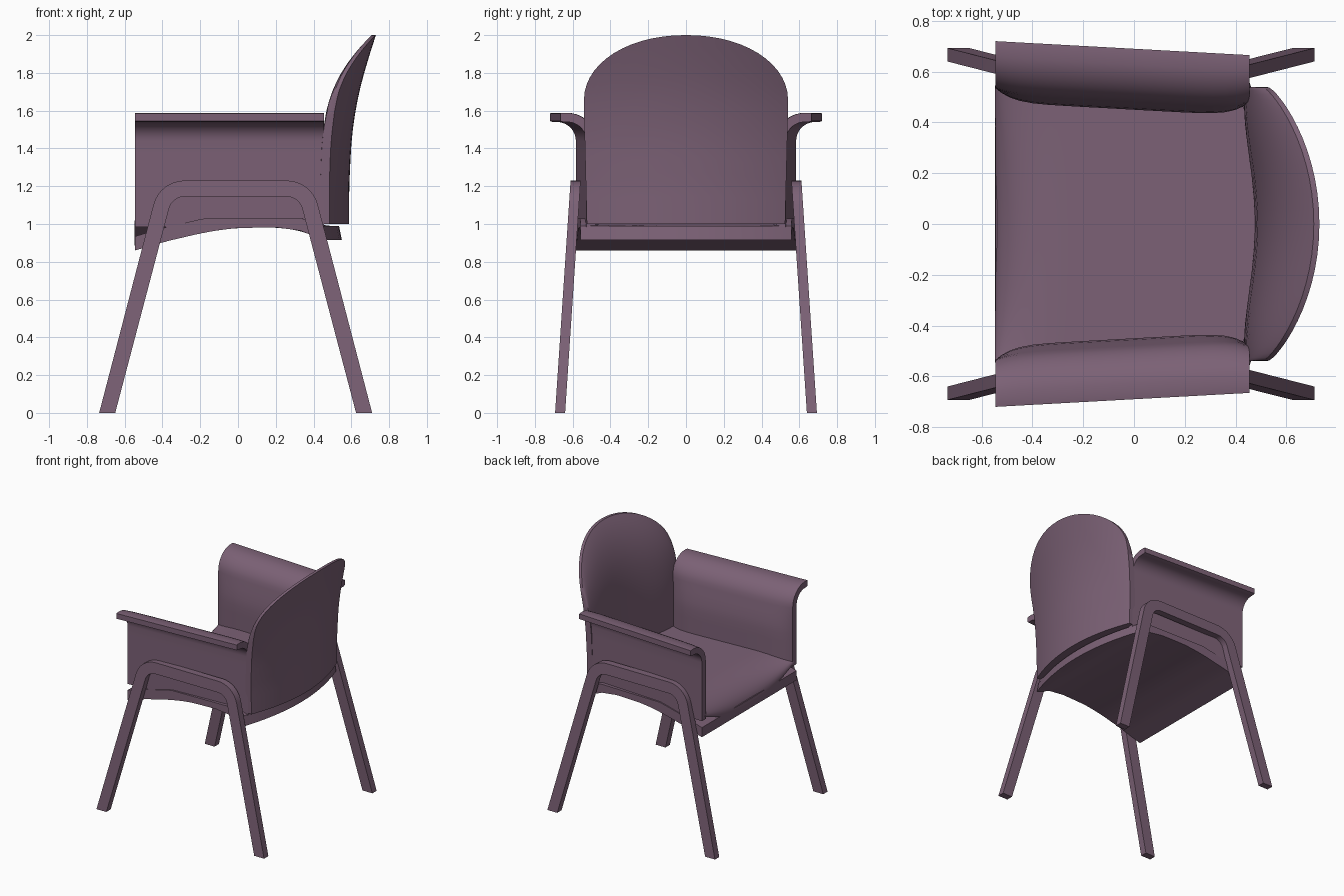
import bpy, bmesh
from math import sin, cos, pi, radians, sqrt

if "Cube" in bpy.data.objects:
    bpy.data.objects.remove(bpy.data.objects["Cube"])

mat = bpy.data.materials.new("mauve")
mat.diffuse_color = (0.20, 0.12, 0.18, 1)
mat.use_nodes = True
mat.node_tree.nodes["Principled BSDF"].inputs["Base Color"].default_value = mat.diffuse_color


def slab(name, A, B, mirror=False, angle=40):
    """Closed solid between two matching point grids A and B."""
    bm = bmesh.new()
    ga = [[bm.verts.new(p) for p in row] for row in A]
    gb = [[bm.verts.new(p) for p in row] for row in B]
    n, m = len(A), len(A[0])
    for g in (ga, gb):
        for i in range(n - 1):
            for j in range(m - 1):
                bm.faces.new((g[i][j], g[i + 1][j], g[i + 1][j + 1], g[i][j + 1]))
    rim = [(i, 0) for i in range(n)] + [(n - 1, j) for j in range(1, m)]
    rim += [(i, m - 1) for i in range(n - 2, -1, -1)] + [(0, j) for j in range(m - 2, 0, -1)]
    for (a, b), (c, d) in zip(rim, rim[1:] + rim[:1]):
        bm.faces.new((ga[a][b], ga[c][d], gb[c][d], gb[a][b]))
    bmesh.ops.recalc_face_normals(bm, faces=bm.faces)
    me = bpy.data.meshes.new(name)
    bm.to_mesh(me)
    bm.free()
    ob = bpy.data.objects.new(name, me)
    bpy.context.collection.objects.link(ob)
    me.materials.append(mat)
    bpy.ops.object.select_all(action='DESELECT')
    ob.select_set(True)
    bpy.context.view_layer.objects.active = ob
    bpy.ops.object.shade_smooth_by_angle(angle=radians(angle))
    if mirror:
        md = ob.modifiers.new("mirror", 'MIRROR')
        md.use_axis = (False, True, False)
    return ob


def lerp(pts, x):
    """Piecewise linear lookup with eased corners left to the sampling."""
    for (x0, z0), (x1, z1) in zip(pts, pts[1:]):
        if x <= x1:
            return z0 + (z1 - z0) * (x - x0) / (x1 - x0)
    return pts[-1][1]


def spread(n):
    """Values from -1 to 1, denser near the ends."""
    return [sin(pi / 2 * (2 * i / n - 1)) for i in range(n + 1)]


# leg frames: inverted U with rounded corners, splayed outwards
turn = radians(75.3)
outer, inner = [(-0.735, 0)], [(-0.65, 0)]
for cx, a0, a1 in ((-0.283, pi / 2 + turn, pi / 2), (0.258, pi / 2, pi / 2 - turn)):
    for k in range(9):
        a = a0 + (a1 - a0) * k / 8
        outer.append((cx + 0.17 * cos(a), 1.06 + 0.17 * sin(a)))
        inner.append((cx + 0.085 * cos(a), 1.06 + 0.085 * sin(a)))
outer.append((0.71, 0))
inner.append((0.625, 0))


def leg_side(y0):
    return [[(x, y0 - 0.082 * z / 1.23, z) for x, z in pair] for pair in zip(outer, inner)]


slab("leg_frames", leg_side(0.693), leg_side(0.64), mirror=True, angle=30)

# arm panels: upright padded board curling outwards at the top
stations = [(0.583, 0.985 + 0.455 * k / 7, 1, 0) for k in range(7)]     # outer y, z, normal to inside
stations += [(0.683 - 0.1 * cos(a), 1.44 + 0.1 * sin(a), cos(a), sin(a))
             for a in [pi / 2 * k / 9 for k in range(10)]]
stations += [(0.705, 1.54, 0, 1), (0.72, 1.545, 0, 0.85)]
arm_out, arm_in = [], []
for u in spread(20):
    x = -0.045 + 0.5 * u
    shift = -0.055 * (x + 0.545)
    pad = 0.055 * (1 - abs(u) ** 8)
    ro, ri = [], []
    for y, z, ny, nz in stations:
        t = 0.048 + pad * max(0, min(1, (1.58 - z) / 0.3)) * ny
        ro.append((x, y + shift, z))
        ri.append((x, y + shift - ny * t, z + nz * t))
    arm_out.append(ro)
    arm_in.append(ri)
slab("arm_panels", arm_out, arm_in, mirror=True)

# backrest: curved shell with rounded top and pillowed front
REAR = [(1.0, 0.588), (1.2, 0.589), (1.4, 0.598), (1.5, 0.608), (1.6, 0.622), (1.7, 0.642),
        (1.8, 0.668), (1.9, 0.698), (2.0, 0.73)]
rear, front = [], []
for u in spread(28):
    top = 1.66 + 0.34 * sqrt(max(0, 1 - abs(u) ** 2.1))
    rr, rf = [], []
    for v in spread(20):
        t = (v + 1) / 2
        z = 1.0 + t * (top - 1.0)
        y = u * (0.525 + 0.015 * min(1, (z - 1) / 0.6))
        x = lerp(REAR, z) - 0.11 * (y / 0.54) ** 2
        edge = (1 - abs(u) ** 4) * (1 - t ** 6)
        thick = 0.022 + 0.025 * (1 - t ** 10) + 0.066 * edge
        rr.append((x, y, z))
        rf.append((x - thick, y, z))
    rear.append(rr)
    front.append(rf)
slab("backrest", rear, front)

# seat board: arched underside, deep front edge and bowed rear edge
UNDER = [(-0.545, 0.86), (-0.38, 0.908), (-0.2, 0.95), (-0.1, 0.968), (0, 0.979), (0.2, 0.982),
         (0.33, 0.965), (0.45, 0.915), (0.56, 0.915)]
under, over = [], []
for i in range(25):
    ru, ro = [], []
    for v in spread(16):
        xr = 0.55 - 0.095 * v * v
        x = -0.545 + (xr + 0.545) * i / 24
        y = v * (0.583 - 0.025 * (x + 0.545))
        z = lerp(UNDER, x)
        ru.append((x, y, z))
        ro.append((x - 0.015 * (i == 24), y, min(z + 0.075, 1.03)))
    under.append(ru)
    over.append(ro)
slab("seat_board", under, over)

# seat cushion: waterfall front that dips in the middle
pad_top, pad_low = [], []
for i in range(25):
    s = (i / 24) ** 1.8
    rt, rl = [], []
    for v in spread(20):
        y = v * (0.545 - 0.05 * s)
        x = -0.548 + (1.065 - 0.1 * v * v) * s
        ze = 0.885 + 0.12 * v * v
        t = min(1, (x + 0.548) / 0.32)
        rt.append((x, y, ze + 0.01 + (1.055 - ze) * sqrt(1 - (1 - t) ** 2.4)))
        rl.append((x, y, ze + (1.02 - ze) * t))
    pad_top.append(rt)
    pad_low.append(rl)
slab("seat_cushion", pad_top, pad_low)
